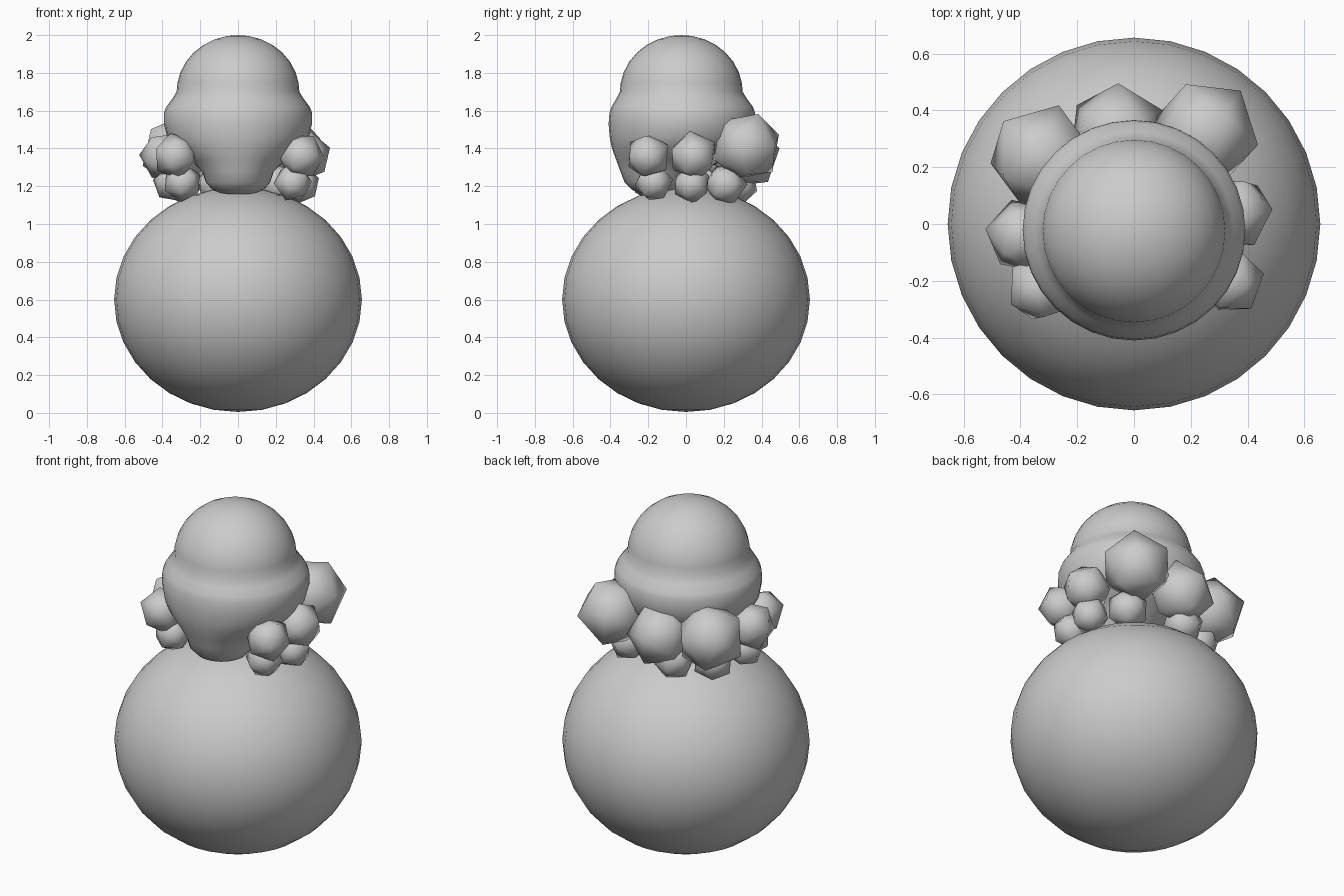
import bpy, bmesh, math, random
from mathutils import Vector, Euler

if "Cube" in bpy.data.objects:
    bpy.data.objects.remove(bpy.data.objects["Cube"])

random.seed(4)


def finish(name, bm):
    bmesh.ops.recalc_face_normals(bm, faces=bm.faces[:])
    for f in bm.faces:
        f.smooth = True
    me = bpy.data.meshes.new(name)
    bm.to_mesh(me)
    bm.free()
    ob = bpy.data.objects.new(name, me)
    bpy.context.collection.objects.link(ob)
    return ob


# Round body
bm = bmesh.new()
bmesh.ops.create_uvsphere(bm, u_segments=32, v_segments=16, radius=1)
body = finish("body", bm)
body.scale = (0.656, 0.656, 0.595)
body.location = (0, 0, 0.6)

# Head: stacked elliptical rings (z, centre y, half width x, half depth y)
rings = [(1.70 + 0.30 * math.sin(a), -0.025, 0.325 * math.cos(a), 0.325 * math.cos(a))
         for a in [math.radians(d) for d in (80, 68, 56, 44, 32, 20, 9)]]
rings += [
    (1.70, -0.025, 0.325, 0.325),
    (1.66, -0.023, 0.350, 0.348),
    (1.62, -0.020, 0.380, 0.375),
    (1.59, -0.020, 0.392, 0.385),
    (1.53, -0.022, 0.392, 0.388),
    (1.46, -0.028, 0.375, 0.376),
    (1.40, -0.045, 0.335, 0.347),
    (1.34, -0.085, 0.255, 0.285),
    (1.28, -0.130, 0.190, 0.218),
    (1.22, -0.150, 0.170, 0.175),
    (1.18, -0.150, 0.135, 0.135),
    (1.16, -0.150, 0.080, 0.080),
]
N = 32
bm = bmesh.new()
loops = []
for z, cy, rx, ry in rings:
    loops.append([bm.verts.new((rx * math.cos(2 * math.pi * i / N),
                                cy + ry * math.sin(2 * math.pi * i / N), z))
                  for i in range(N)])
for a, b in zip(loops, loops[1:]):
    for i in range(N):
        j = (i + 1) % N
        bm.faces.new((a[i], a[j], b[j], b[i]))
for loop, z, y in ((loops[0], 2.0, -0.025), (loops[-1], 1.157, -0.15)):
    tip = bm.verts.new((0, y, z))
    for i in range(N):
        bm.faces.new((loop[i], loop[(i + 1) % N], tip))
finish("head", bm)

# Hair curls: low-poly balls (x, y, z, radius)
upper = [(-0.325, 0.235, 1.38, 0.195), (-0.06, 0.32, 1.36, 0.18),
         (0.25, 0.32, 1.41, 0.195), (0.36, 0.04, 1.36, 0.135),
         (0.335, -0.20, 1.36, 0.125), (-0.39, -0.04, 1.36, 0.135),
         (-0.33, -0.225, 1.36, 0.125)]
lower = [(0.29, -0.17, 1.22, 0.105), (0.33, 0.03, 1.21, 0.105),
         (0.22, 0.21, 1.21, 0.115), (-0.11, 0.27, 1.21, 0.115),
         (-0.30, 0.18, 1.21, 0.11), (-0.35, -0.04, 1.22, 0.105),
         (-0.295, -0.18, 1.22, 0.105)]
for label, curls in (("upper_curl", upper), ("lower_curl", lower)):
    for k, (x, y, z, r) in enumerate(curls):
        bm = bmesh.new()
        bmesh.ops.create_icosphere(bm, subdivisions=1, radius=r)
        ob = finish(f"{label}_{k + 1}", bm)
        ob.location = (x, y, z)
        ob.rotation_euler = Euler((random.uniform(0, 1.2), random.uniform(0, 1.2),
                                   math.atan2(y, x)))
